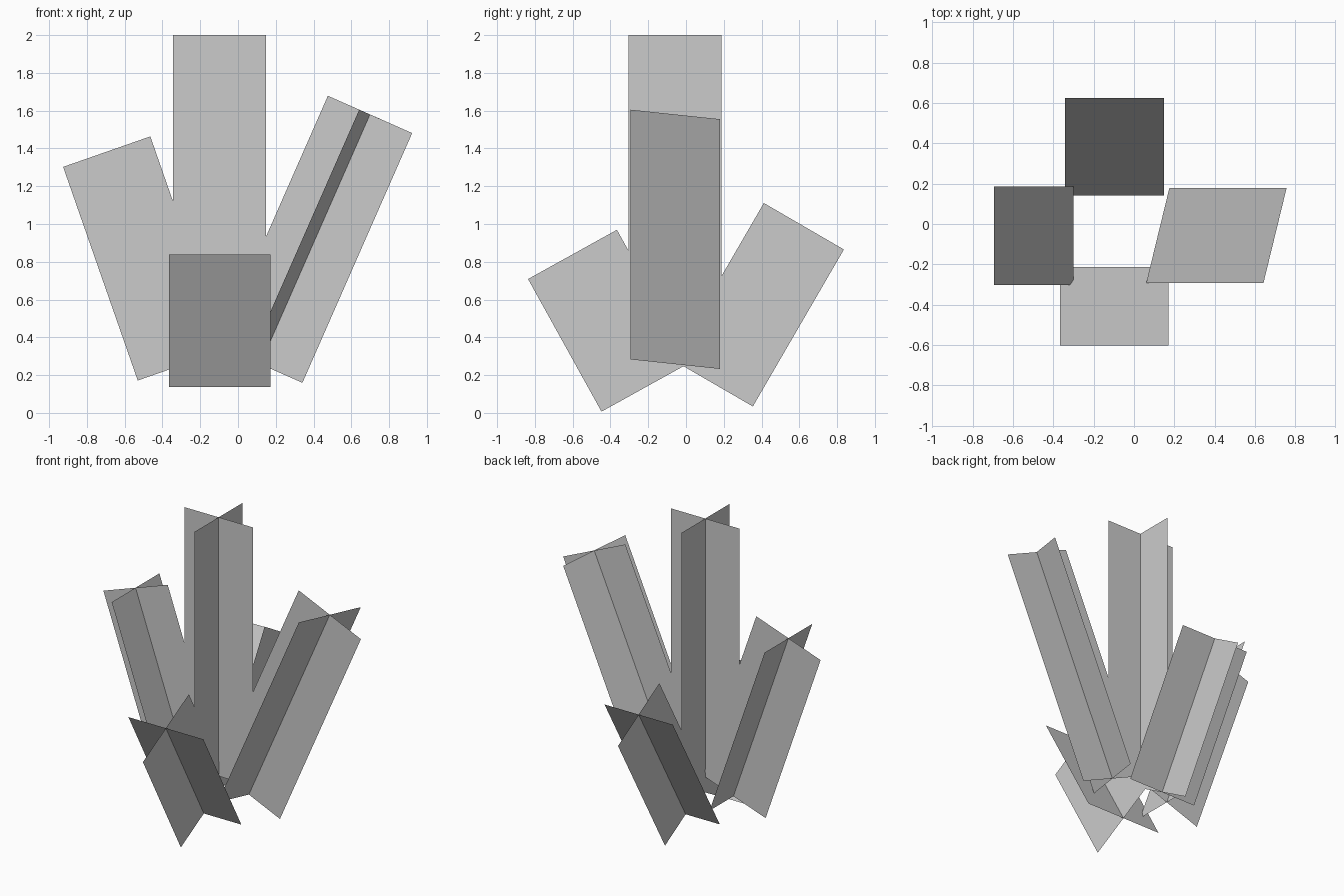
import bpy
from mathutils import Vector

if "Cube" in bpy.data.objects:
    bpy.data.objects.remove(bpy.data.objects["Cube"])


def crossed_shoot(name, bottom, top, width, side, depth=None):
    """Two flat blades crossing on the axis bottom->top; side and depth are their width directions."""
    b, t = Vector(bottom), Vector(top)
    side = Vector(side).normalized()
    depth = Vector(depth).normalized() if depth else (t - b).cross(side).normalized()
    verts, faces = [], []
    for d in (side, depth):
        h = d * width / 2
        n = len(verts)
        verts += [b - h, b + h, t + h, t - h]
        faces.append((n, n + 1, n + 2, n + 3))
    me = bpy.data.meshes.new(name)
    me.from_pydata(verts, [], faces)
    ob = bpy.data.objects.new(name, me)
    bpy.context.collection.objects.link(ob)
    return ob


X, Y = (1, 0, 0), (0, 1, 0)

# upright middle shoot
crossed_shoot("centre_shoot", (-0.098, -0.058, 0.32), (-0.098, -0.058, 2.0), 0.492, X)
# shoots leaning left and right
crossed_shoot("left_shoot", (-0.30, -0.058, 0.252), (-0.695, -0.058, 1.383), 0.489, Y)
crossed_shoot("right_shoot", (0.118, -0.057, 0.258), (0.699, -0.057, 1.58), 0.488,
              (0.445, 0, -0.197), (0.115, 0.472, -0.05))
# shoots leaning to the front and back
crossed_shoot("front_shoot", (-0.097, -0.212, 0.137), (-0.097, -0.601, 0.839), 0.538, X)
crossed_shoot("back_shoot", (-0.097, 0.142, 0.157), (-0.097, 0.624, 0.988), 0.490, X)
